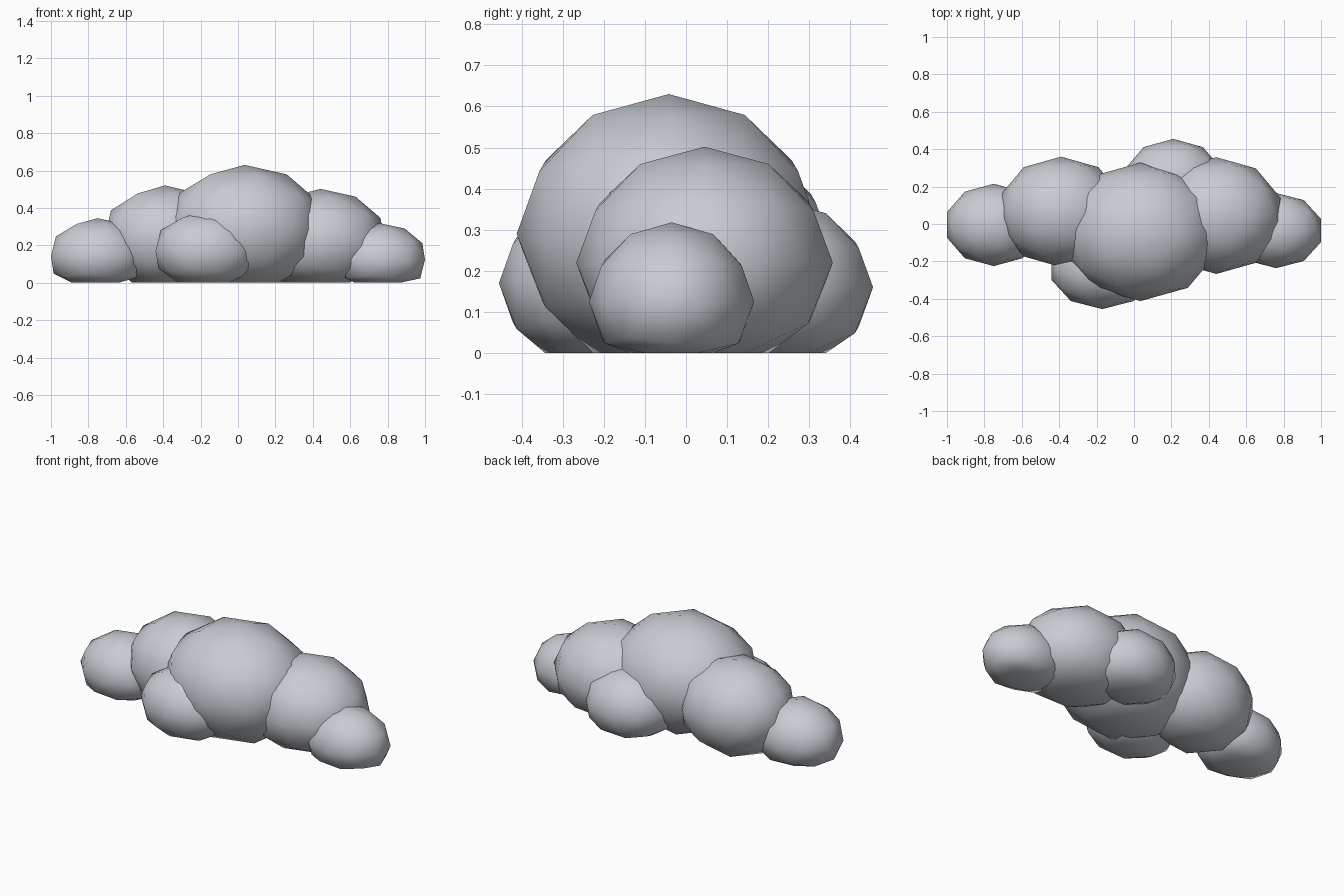
import bpy

if "Cube" in bpy.data.objects:
    bpy.data.objects.remove(bpy.data.objects["Cube"])

# one pale grey-blue colour for the whole cloud
mat = bpy.data.materials.new("pale_cloud_grey")
mat.diffuse_color = (0.58, 0.61, 0.65, 1.0)
mat.use_nodes = True
mat.node_tree.nodes["Principled BSDF"].inputs["Base Color"].default_value = mat.diffuse_color


def puff(name, centre, radii):
    """Low-poly smooth ellipsoid, flattened where it meets the ground."""
    bpy.ops.mesh.primitive_ico_sphere_add(subdivisions=2, radius=1)
    ob = bpy.context.object
    ob.name = name
    for v in ob.data.vertices:
        v.co = [c + r * k for c, r, k in zip(centre, radii, v.co)]
        v.co.z = max(v.co.z, 0.0)
    bpy.ops.object.shade_smooth()
    ob.data.materials.append(mat)


# main row of puffs, left to right
puff("left_end_puff", (-0.75, -0.005, 0.14), (0.263, 0.22, 0.205))
puff("left_puff", (-0.39, 0.065, 0.24), (0.34, 0.295, 0.28))
puff("centre_puff", (0.035, -0.042, 0.29), (0.43, 0.37, 0.34))
puff("right_puff", (0.44, 0.045, 0.22), (0.36, 0.312, 0.282))
puff("right_end_puff", (0.76, -0.035, 0.125), (0.252, 0.201, 0.193))

# small puffs in front and behind
puff("front_puff", (-0.17, -0.23, 0.17), (0.285, 0.225, 0.212))
puff("back_puff", (0.21, 0.225, 0.16), (0.27, 0.23, 0.212))
